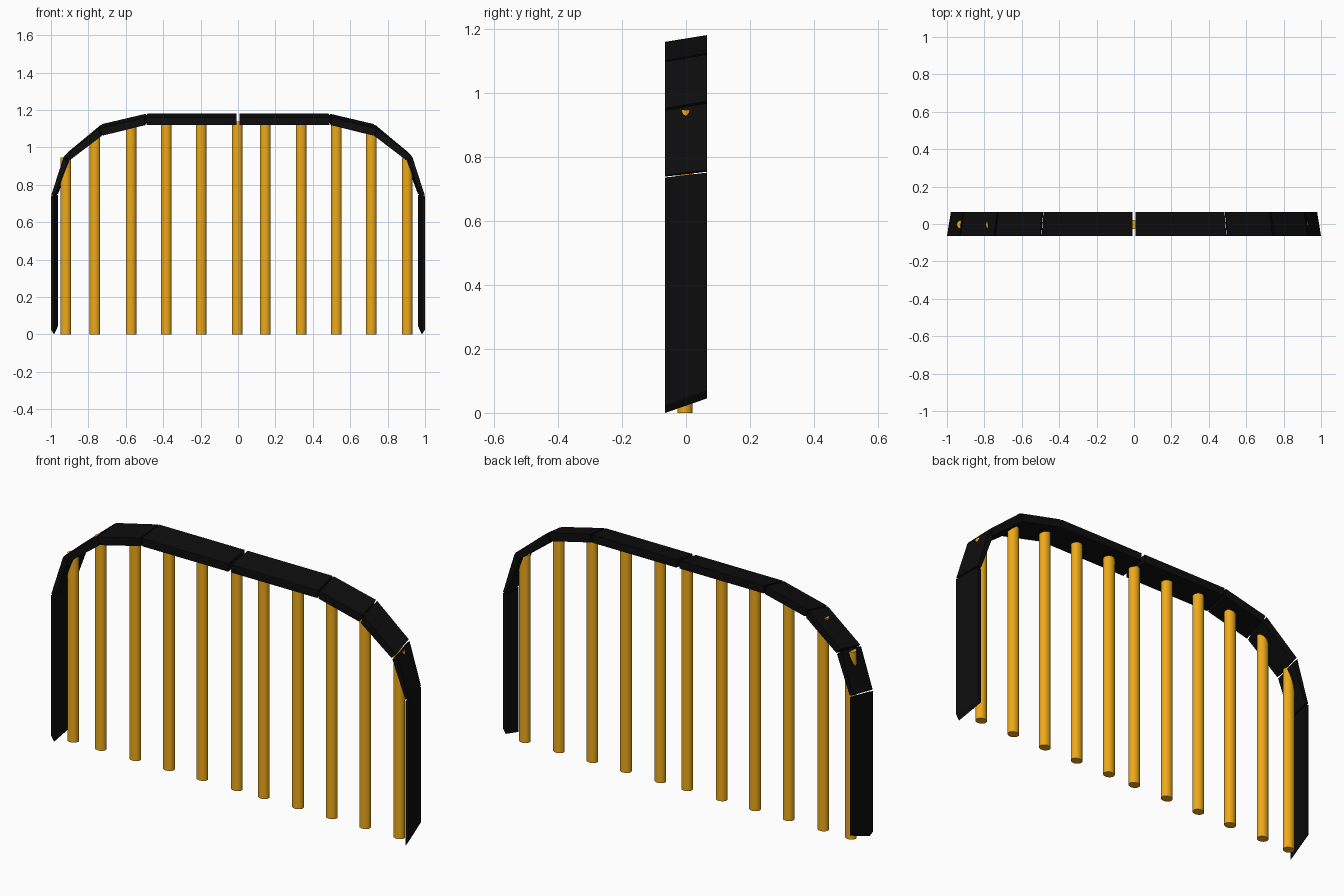
import bpy, bmesh
from mathutils import Vector

if "Cube" in bpy.data.objects:
    bpy.data.objects.remove(bpy.data.objects["Cube"])


def material(name, color):
    m = bpy.data.materials.new(name)
    m.diffuse_color = color
    m.use_nodes = True
    m.node_tree.nodes["Principled BSDF"].inputs["Base Color"].default_value = m.diffuse_color
    return m


black = material("black", (0.004, 0.004, 0.004, 1))
orange = material("orange", (0.85, 0.40, 0.01, 1))
HALF = 0.065


def add_object(name, bm, mat):
    bmesh.ops.recalc_face_normals(bm, faces=bm.faces)
    me = bpy.data.meshes.new(name)
    bm.to_mesh(me)
    bm.free()
    me.materials.append(mat)
    ob = bpy.data.objects.new(name, me)
    bpy.context.collection.objects.link(ob)
    return ob


# Arch joints at the front edge: outer (x, z), inner (x, z), rise at the back edge
joints = [
    ((1.0, 0.025), (0.983, 0.0), 0.045),
    ((1.0, 0.74), (0.983, 0.735), 0.015),
    ((0.932, 0.95), (0.908, 0.925), 0.022),
    ((0.745, 1.10), (0.728, 1.062), 0.024),
    ((0.498, 1.16), (0.492, 1.12), 0.021),
    ((0.005, 1.16), (0.005, 1.12), 0.021),
]


def section(joint, side):
    (xo, zo), (xi, zi), rise = joint
    k = 0.979
    return [Vector((side * xo, -HALF, zo)), Vector((side * xi, -HALF, zi)),
            Vector((side * xi * k, HALF, zi + rise)),
            Vector((side * xo * k, HALF, zo + rise))]


# Arch boards with narrow gaps, mirrored left and right
for side, label in ((-1, "left"), (1, "right")):
    for i in range(len(joints) - 1):
        a, b = section(joints[i], side), section(joints[i + 1], side)
        bm = bmesh.new()
        va, vb = [], []
        for p, q in zip(a, b):
            d = (q - p).normalized() * 0.004
            va.append(bm.verts.new(p if i == 0 else p + d))
            vb.append(bm.verts.new(q - d))
        bm.faces.new(va)
        bm.faces.new(vb)
        for j in range(4):
            n = (j + 1) % 4
            bm.faces.new((va[j], va[n], vb[n], vb[j]))
        add_object(f"arch_board_{label}_{i + 1}", bm, black)

# Round posts: x position and height
posts = [(-0.92, 0.947), (-0.765, 1.075), (-0.572, 1.13), (-0.384, 1.138),
         (-0.197, 1.138), (-0.004, 1.138), (0.146, 1.138), (0.338, 1.138),
         (0.526, 1.135), (0.713, 1.085), (0.904, 0.947)]
for n, (x, h) in enumerate(posts):
    bm = bmesh.new()
    bmesh.ops.create_cone(bm, cap_ends=True, segments=32, radius1=1, radius2=1, depth=1)
    for v in bm.verts:
        v.co = (x + v.co.x * 0.028, -0.003 + v.co.y * 0.024, (v.co.z + 0.5) * h)
    for f in bm.faces:
        f.smooth = len(f.verts) == 4
    for e in bm.edges:
        e.smooth = all(len(f.verts) == 4 for f in e.link_faces)
    add_object(f"post_{n + 1}", bm, orange)
